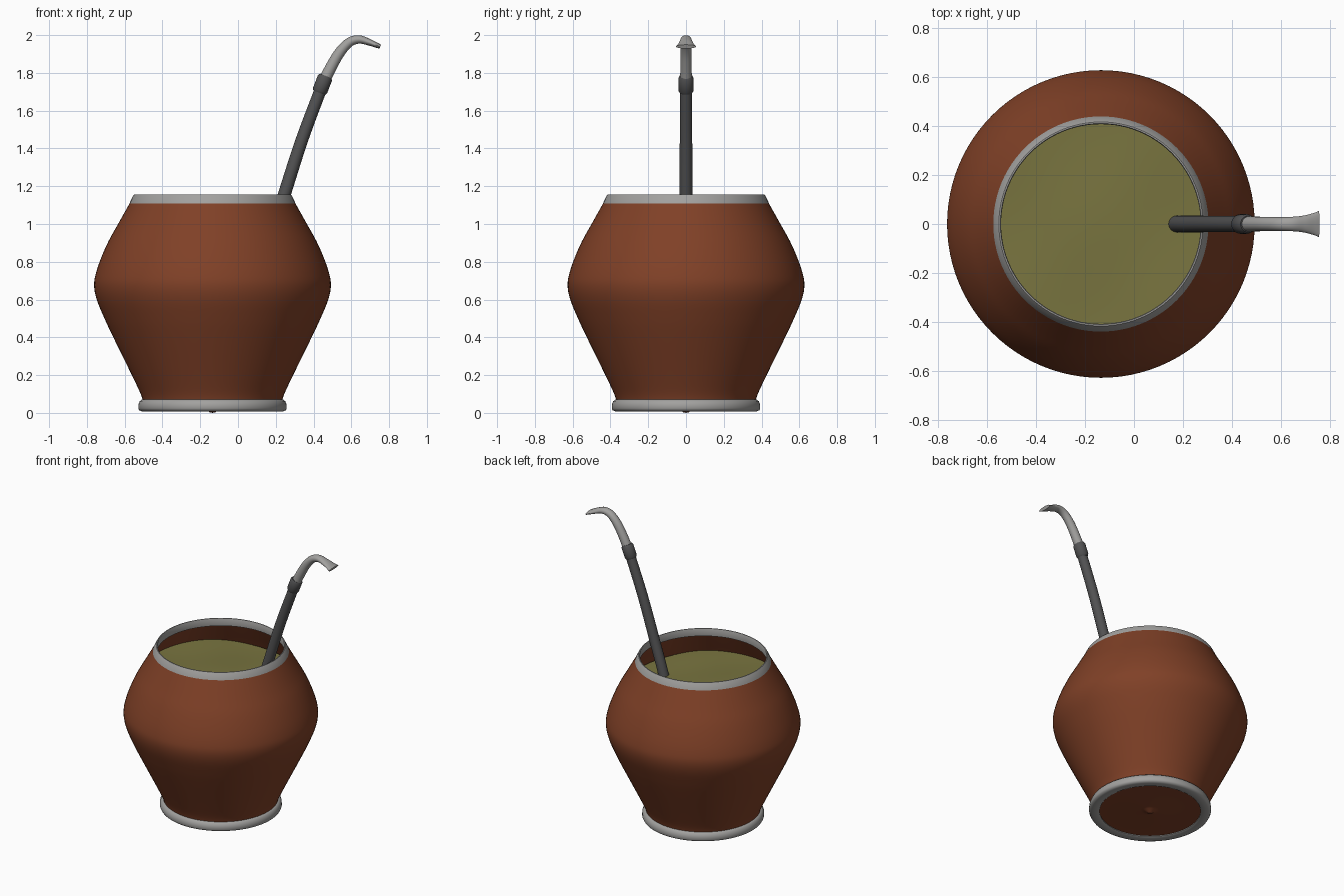
import bpy, bmesh, math
from mathutils import Vector

if "Cube" in bpy.data.objects:
    bpy.data.objects.remove(bpy.data.objects["Cube"])

CX = -0.135  # axis of the cup


def material(name, rgb):
    m = bpy.data.materials.new(name)
    m.diffuse_color = (*rgb, 1)
    m.use_nodes = True
    m.node_tree.nodes["Principled BSDF"].inputs["Base Color"].default_value = m.diffuse_color
    return m


BROWN = material("gourd brown", (0.215, 0.052, 0.020))
SILVER = material("silver", (0.36, 0.355, 0.345))
STEEL = material("dark steel", (0.085, 0.085, 0.087))
TEA = material("tea green", (0.19, 0.175, 0.05))


def finish(name, bm, mat, angle=40):
    bmesh.ops.remove_doubles(bm, verts=bm.verts, dist=1e-5)
    bmesh.ops.recalc_face_normals(bm, faces=bm.faces)
    me = bpy.data.meshes.new(name)
    bm.to_mesh(me)
    bm.free()
    ob = bpy.data.objects.new(name, me)
    bpy.context.collection.objects.link(ob)
    me.materials.append(mat)
    bpy.ops.object.select_all(action='DESELECT')
    ob.select_set(True)
    bpy.context.view_layer.objects.active = ob
    bpy.ops.object.shade_smooth_by_angle(angle=math.radians(angle))
    return ob


def skin(bm, rings, closed=False):
    """Join successive rings of vertices with quads."""
    pairs = list(zip(rings, rings[1:])) + ([(rings[-1], rings[0])] if closed else [])
    n = len(rings[0])
    for a, b in pairs:
        for i in range(n):
            j = (i + 1) % n
            bm.faces.new((a[i], a[j], b[j], b[i]))


def lathe(name, profile, mat, closed=False, n=96, angle=40):
    bm = bmesh.new()
    rings = [[bm.verts.new((CX + r * math.cos(2 * math.pi * i / n),
                            r * math.sin(2 * math.pi * i / n), z))
              for i in range(n)] for r, z in profile]
    skin(bm, rings, closed)
    bmesh.ops.remove_doubles(bm, verts=bm.verts, dist=1e-5)
    return finish(name, bm, mat, angle)


def spline(pts, steps=6):
    """Catmull-Rom through tuples of any length."""
    p = [pts[0]] + list(pts) + [pts[-1]]
    out = []
    for a, b, c, d in zip(p, p[1:], p[2:], p[3:]):
        for k in range(steps):
            t = k / steps
            out.append(tuple(0.5 * (2 * q + (r - o) * t + (2 * o - 5 * q + 4 * r - s) * t * t
                                    + (3 * q - o - 3 * r + s) * t ** 3)
                             for o, q, r, s in zip(a, b, c, d)))
    return out + [tuple(pts[-1])]


def tube(name, stations, mat, n=24, caps=True):
    """Sweep ellipses along (x, z, half width in y, half thickness) in the y = 0 plane."""
    bm = bmesh.new()
    rings = []
    for k, (x, z, w, h) in enumerate(stations):
        a, b = stations[max(k - 1, 0)], stations[min(k + 1, len(stations) - 1)]
        t = Vector((b[0] - a[0], 0, b[1] - a[1])).normalized()
        nrm = Vector((-t.z, 0, t.x))
        rings.append([bm.verts.new(Vector((x, 0, z)) + nrm * h * math.cos(2 * math.pi * i / n)
                                   + Vector((0, w * math.sin(2 * math.pi * i / n), 0)))
                      for i in range(n)])
    skin(bm, rings)
    if caps:
        bm.faces.new(rings[0])
        bm.faces.new(rings[-1])
    return finish(name, bm, mat)


# Gourd: outer wall, lip, inner wall
outer = spline([(0.365, 0.05), (0.38, 0.10), (0.427, 0.20), (0.525, 0.40), (0.572, 0.50),
                (0.613, 0.60), (0.627, 0.675), (0.617, 0.74), (0.59, 0.82), (0.55, 0.91),
                (0.50, 1.0), (0.43, 1.125)], 4)
inner = [(0.41, 1.125), (0.475, 1.0), (0.525, 0.91), (0.565, 0.82), (0.55, 0.6), (0.35, 0.15), (0, 0.12)]
base = [(0, 0.0), (0.015, 0.003), (0.035, 0.017), (0.06, 0.02), (0.36, 0.02)]
lathe("gourd_body", base + outer + inner, BROWN)

# Metal rim and foot ring
lathe("metal_rim", [(0.441, 1.102), (0.437, 1.115), (0.420, 1.150), (0.416, 1.155),
                    (0.410, 1.155), (0.407, 1.150), (0.412, 1.10)], SILVER, True)
lathe("foot_ring", [(0.325, 0.014), (0.335, 0.009), (0.375, 0.008), (0.388, 0.014), (0.393, 0.024),
                    (0.392, 0.045), (0.385, 0.062), (0.375, 0.070), (0.36, 0.072), (0.33, 0.04)],
      SILVER, True)

# Tea surface: gently uneven, higher towards the front left
bm = bmesh.new()
rings = []
for k in range(1, 17):
    r = 0.50 * k / 16
    ring = []
    for i in range(64):
        a = 2 * math.pi * i / 64
        x, y = r * math.cos(a), r * math.sin(a)
        z = 0.955 - 0.05 * x - 0.025 * y + 0.006 * math.sin(9 * x + 2) * math.cos(8 * y)
        ring.append(bm.verts.new((CX + x, y, z)))
    rings.append(ring)
skin(bm, rings)
bm.faces.new(rings[0])
finish("tea_surface", bm, TEA)

# Straw: shaft, collar, curved flattened mouthpiece
tube("straw_shaft", spline([(0.06, 0.50, .034, .034), (0.175, 0.93, .034, .034),
                            (0.245, 1.155, .034, .034), (0.34, 1.45, .033, .033),
                            (0.445, 1.73, .032, .032)]), STEEL)
tube("straw_collar", [(0.430, 1.695, .033, .033), (0.434, 1.706, .040, .040),
                      (0.460, 1.772, .040, .040), (0.465, 1.784, .033, .033)], STEEL)
tube("mouthpiece", spline([(0.455, 1.755, .031, .031), (0.495, 1.835, .030, .030),
                           (0.54, 1.91, .029, .028), (0.59, 1.962, .028, .025),
                           (0.64, 1.977, .029, .022), (0.69, 1.964, .034, .018),
                           (0.73, 1.948, .044, .014), (0.753, 1.939, .053, .011)]), SILVER)
